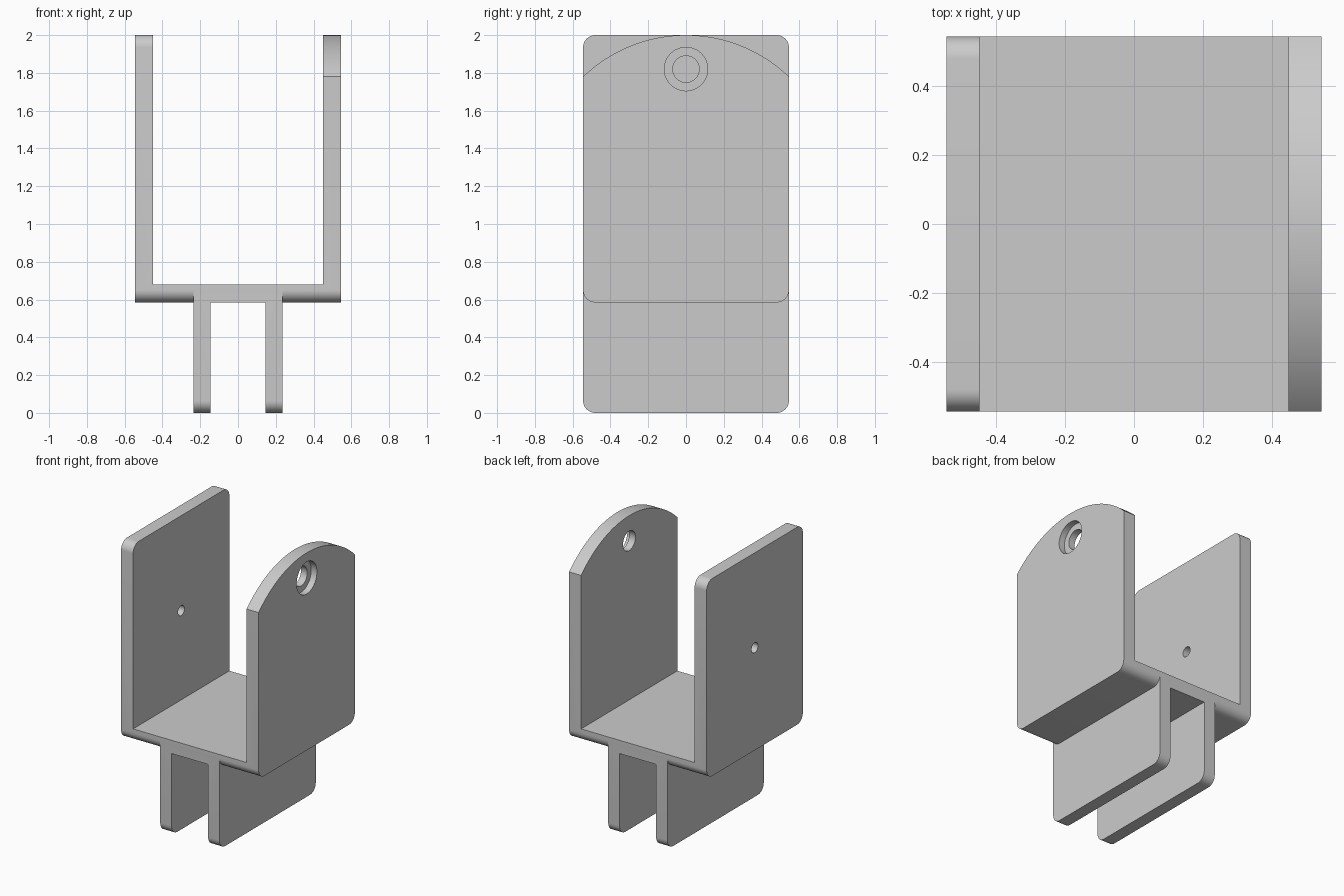
import bpy, bmesh, math
from mathutils import Matrix

HALF = 0.545      # half width and half depth
WALL = 0.095      # plate thickness
ROUND = 0.065     # corner radius
FLOOR = 0.585     # underside of the tray
TALL = 2.2        # rough height of the arched plate before trimming

if "Cube" in bpy.data.objects:
    bpy.data.objects.remove(bpy.data.objects["Cube"], do_unlink=True)

grey = bpy.data.materials.new("plain grey")
grey.use_nodes = True
colour = (0.6, 0.6, 0.6, 1)
grey.diffuse_color = colour
grey.node_tree.nodes["Principled BSDF"].inputs["Base Color"].default_value = colour


def make_object(name, bm):
    bmesh.ops.recalc_face_normals(bm, faces=bm.faces)
    mesh = bpy.data.meshes.new(name)
    bm.to_mesh(mesh)
    bm.free()
    mesh.materials.append(grey)
    obj = bpy.data.objects.new(name, mesh)
    bpy.context.collection.objects.link(obj)
    return obj


def prism(points, offset):
    """Extrude a closed outline by the offset vector."""
    bm = bmesh.new()
    face = bm.faces.new([bm.verts.new(p) for p in points])
    moved = bmesh.ops.extrude_face_region(bm, geom=[face])["geom"]
    verts = [v for v in moved if isinstance(v, bmesh.types.BMVert)]
    bmesh.ops.translate(bm, verts=verts, vec=offset)
    return bm


def channel(name, profile, rounded_heights):
    """Front profile run through the depth, with its end corners rounded."""
    bm = prism([(x, -HALF, z) for x, z in profile], (0, 2 * HALF, 0))
    edges = []
    for e in bm.edges:
        a, b = (v.co for v in e.verts)
        level = abs(a.z - b.z) < 1e-4 and abs(a.y - b.y) < 1e-4
        if level and any(abs(a.z - h) < 1e-4 for h in rounded_heights):
            edges.append(e)
    bmesh.ops.bevel(bm, geom=edges, offset=ROUND, segments=10,
                    profile=0.5, affect='EDGES')
    return make_object(name, bm)


def cylinder(name, radius, x, z, length):
    bm = bmesh.new()
    bmesh.ops.create_cone(bm, cap_ends=True, segments=48, radius1=radius,
                          radius2=radius, depth=length,
                          matrix=Matrix.Translation((x, 0, z)) @ Matrix.Rotation(math.pi / 2, 4, 'Y'))
    return make_object(name, bm)


def combine(target, tool, operation):
    mod = target.modifiers.new(operation.lower(), 'BOOLEAN')
    mod.operation = operation
    mod.solver = 'EXACT'
    mod.object = tool
    bpy.context.view_layer.objects.active = target
    bpy.ops.object.modifier_apply(modifier=mod.name)
    bpy.data.objects.remove(tool, do_unlink=True)


# Upper tray with its two side plates
inner = HALF - WALL
tray_top = FLOOR + WALL
bracket = channel("bracket", [
    (-HALF, FLOOR), (HALF, FLOOR), (HALF, TALL), (inner, TALL),
    (inner, tray_top), (-inner, tray_top), (-inner, 2), (-HALF, 2)],
    (FLOOR, 2))

# Pair of lower legs joined by a web inside the tray floor
leg_out, leg_in, web = 0.235, 0.145, 0.665
legs = channel("lower_legs", [
    (-leg_out, 0), (-leg_in, 0), (-leg_in, FLOOR), (leg_in, FLOOR),
    (leg_in, 0), (leg_out, 0), (leg_out, web), (-leg_out, web)], (0,))
combine(bracket, legs, 'UNION')

# Arched top of the left side plate
radius = 0.785
sweep = math.asin(0.6 / radius)
outline = []
for i in range(49):
    a = sweep * (i / 24 - 1)
    outline.append((0.35, radius * math.sin(a), 2 - radius + radius * math.cos(a)))
outline += [(0.35, 0.6, 2.4), (0.35, -0.6, 2.4)]
combine(bracket, make_object("arch_cutter", prism(outline, (0.35, 0, 0))), 'DIFFERENCE')

# Stepped hole in the arched plate, small hole in the square plate
combine(bracket, cylinder("through_hole", 0.07, 0.5, 1.82, 0.3), 'DIFFERENCE')
combine(bracket, cylinder("counterbore", 0.115, HALF + 0.055, 1.82, 0.2), 'DIFFERENCE')
combine(bracket, cylinder("small_hole", 0.036, -0.5, 1.32, 0.3), 'DIFFERENCE')

# Smooth curves, crisp edges
bpy.ops.object.select_all(action='DESELECT')
bracket.select_set(True)
bpy.context.view_layer.objects.active = bracket
bpy.ops.object.shade_smooth_by_angle(angle=math.radians(25))
